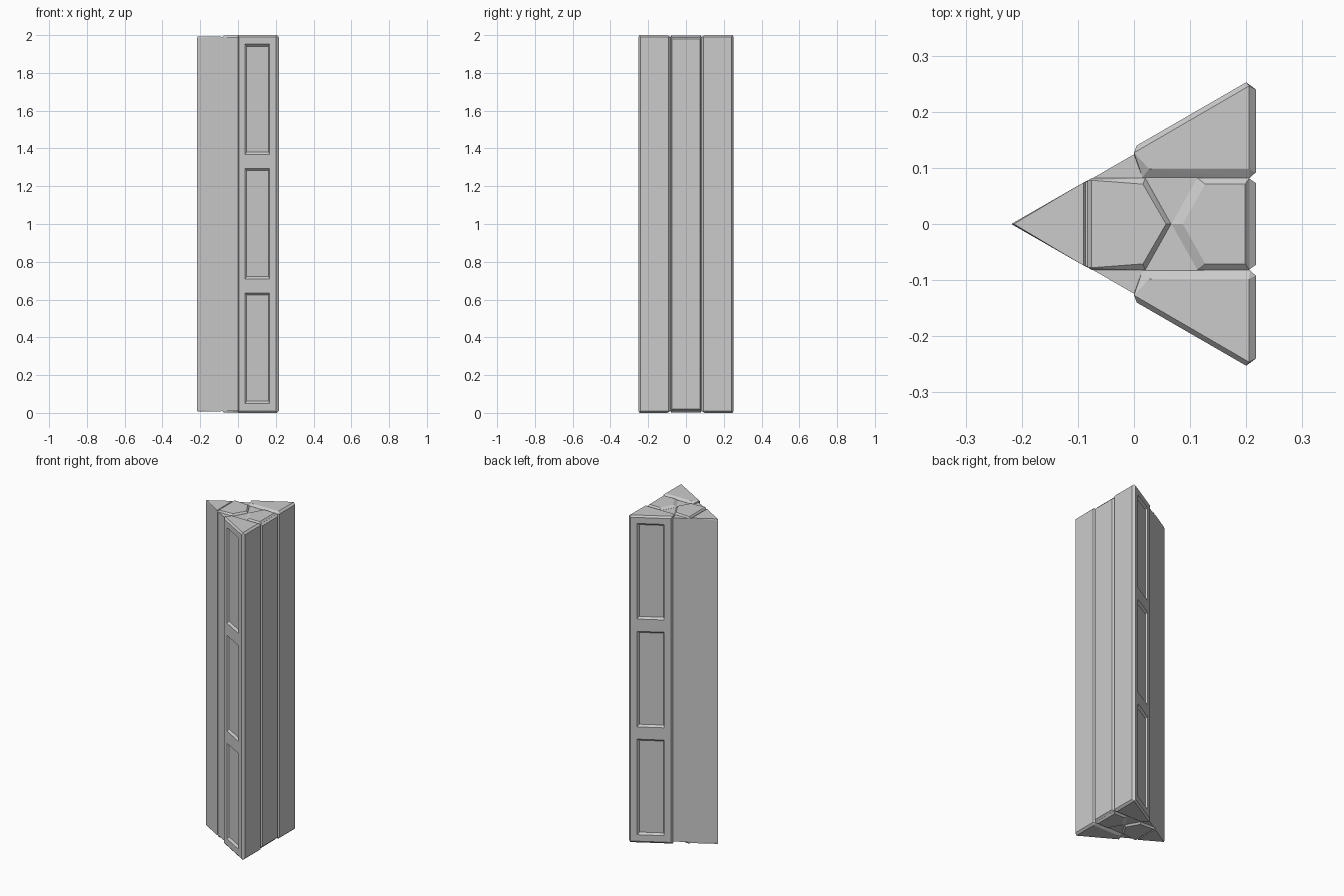
import bpy, bmesh

if "Cube" in bpy.data.objects:
    bpy.data.objects.remove(bpy.data.objects["Cube"])

H = 2.0


def hull(name, points):
    """Convex solid with flat faces from a few corner points."""
    bm = bmesh.new()
    for p in points:
        bm.verts.new(p)
    res = bmesh.ops.convex_hull(bm, input=bm.verts[:])
    junk = [v for v in res["geom_interior"] + res["geom_unused"]
            if isinstance(v, bmesh.types.BMVert)]
    if junk:
        bmesh.ops.delete(bm, geom=list(set(junk)), context='VERTS')
    bmesh.ops.dissolve_limit(bm, angle_limit=0.01, verts=bm.verts[:], edges=bm.edges[:])
    bmesh.ops.recalc_face_normals(bm, faces=bm.faces[:])
    me = bpy.data.meshes.new(name)
    bm.to_mesh(me)
    bm.free()
    ob = bpy.data.objects.new(name, me)
    bpy.context.collection.objects.link(ob)
    return ob


def column(name, outer, cap, low, high):
    """Full-height prism whose two ends narrow from outline to cap."""
    pts = [(x, y, z) for x, y in outer for z in (low, H - low)]
    pts += [(x, y, z) for x, y in cap for z in (high, H - high)]
    return hull(name, pts)


def both(points):
    return [(x, s * y) for x, y in points for s in (1, -1)]


# inner body
core = both([(-0.21, 0.003), (0.206, 0.243)])
column("core", core, core, 0.0115, 0.0115)

# plain edge strip at the narrow corner
column("edge_strip", both([(-0.217, 0.001), (-0.083, 0.0775)]),
       both([(-0.214, 0), (-0.09, 0.074)]), 0.017, 0.007)

# angular plates on both ends
column("left_end_plate",
       both([(-0.083, 0.077), (-0.075, 0.082), (0.02, 0.082), (0.066, 0)]),
       both([(-0.076, 0.078), (-0.062, 0.071), (0.016, 0.071), (0.057, 0)]), 0.011, 0.001)
column("right_end_plate",
       both([(0.067, 0), (0.113, 0.082), (0.206, 0.082)]),
       both([(0.087, 0), (0.127, 0.071), (0.198, 0.071)]), 0.011, 0.001)

# raised centre panel on the right side
hull("centre_panel",
     [(0.204, y, z) for y in (-0.082, 0.082) for z in (0.01, 1.99)] +
     [(0.217, y, z) for y in (-0.073, 0.073) for z in (0.02, 1.98)])


# windowed corner columns, front and back
def slab_y(x, out=0.0):
    return 0.14 + (x - 0.005) * 0.5775 + out


for side, label in ((-1, "front"), (1, "back")):
    outer = [(0, 0.124), (0.005, 0.14), (0.2, slab_y(0.2)), (0.217, 0.24),
             (0.217, 0.092), (0.206, 0.082), (0.015, 0.083)]
    cap = [(0, 0.127), (0.205, 0.246), (0.205, 0.098), (0.027, 0.098)]
    col = column(label + "_corner_column",
                 [(x, side * y) for x, y in outer],
                 [(x, side * y) for x, y in cap], 0.011, 0.0)
    # recessed windows with sloping frames
    for i in range(3):
        z0 = 0.05 + i * 0.659
        z1 = z0 + 0.585
        pts = []
        for x0, x1, inset, out in ((0.036, 0.168, 0, 0.0005), (0.036, 0.168, 0, 0.02),
                                   (0.046, 0.162, 0.012, -0.013)):
            pts += [(x, side * slab_y(x, out), z)
                    for x in (x0, x1) for z in (z0 + inset, z1 - inset)]
        cutter = hull("window_cutter", pts)
        cutter.hide_render = True
        cutter.hide_set(True)
        m = col.modifiers.new("window", 'BOOLEAN')
        m.operation = 'DIFFERENCE'
        m.solver = 'EXACT'
        m.object = cutter
    # bake the cuts so that the recess is part of the mesh
    dg = bpy.context.evaluated_depsgraph_get()
    baked = bpy.data.meshes.new_from_object(col.evaluated_get(dg))
    col.modifiers.clear()
    col.data = baked
    for ob in [o for o in bpy.data.objects if o.name.startswith("window_cutter")]:
        bpy.data.objects.remove(ob)
